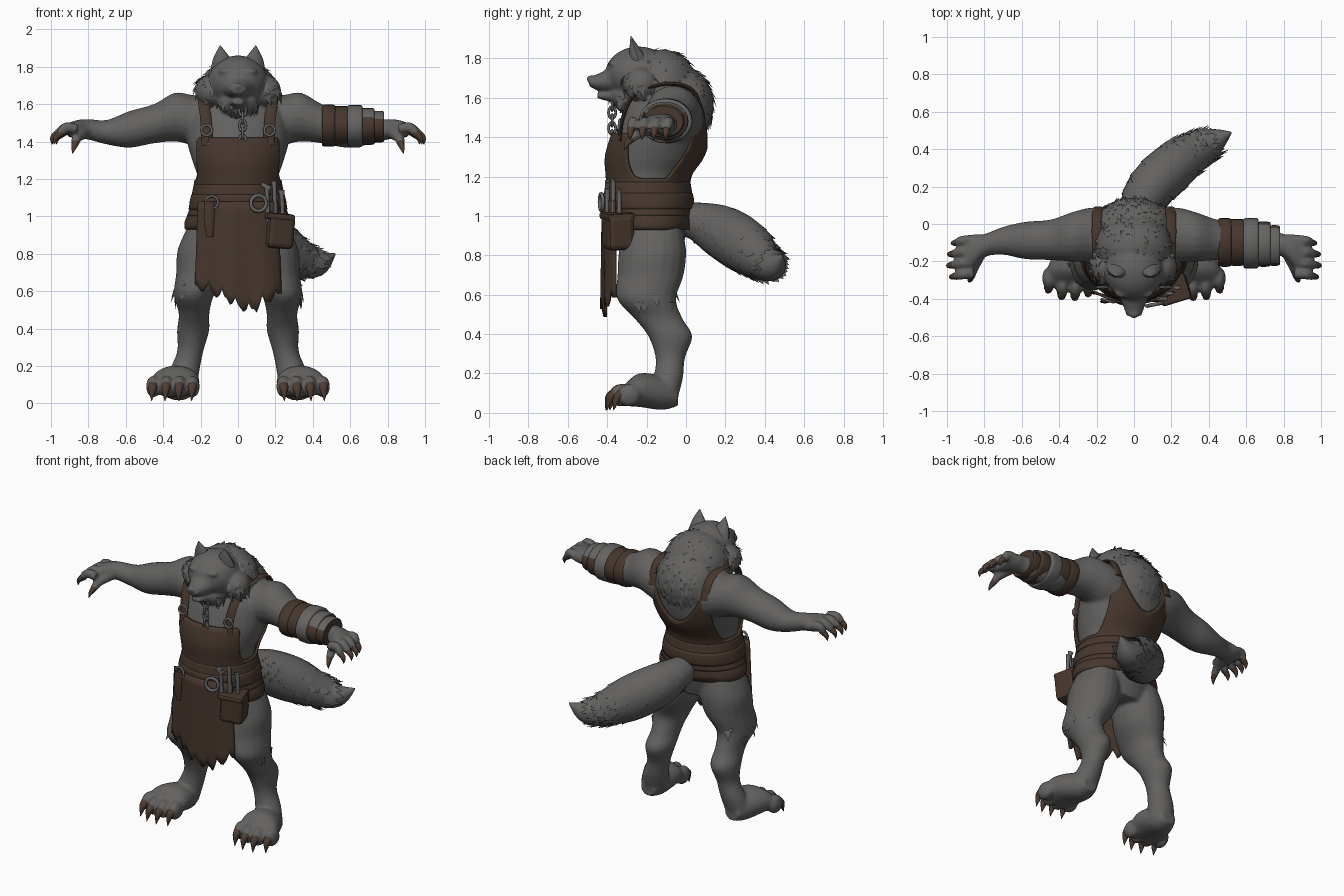
import bpy, bmesh, math, random
from mathutils import Vector as V

random.seed(4)
if "Cube" in bpy.data.objects:
    bpy.data.objects.remove(bpy.data.objects["Cube"])
X, Y, Z = V((1, 0, 0)), V((0, 1, 0)), V((0, 0, 1))


def material(name, r, g, b):
    m = bpy.data.materials.new(name)
    m.diffuse_color = (r, g, b, 1)
    m.use_nodes = True
    bsdf = m.node_tree.nodes["Principled BSDF"]
    bsdf.inputs["Base Color"].default_value = (r, g, b, 1)
    bsdf.inputs["Roughness"].default_value = 0.9
    return m


FUR = material("grey fur", .125, .122, .119)
LEATHER = material("brown leather", .062, .038, .027)
CLAW = material("brown claw", .075, .046, .033)
METAL = material("dull metal", .13, .13, .135)
CLOTH = material("grey bandage", .13, .127, .123)


def smooth(rings, n=5):
    """Catmull-Rom interpolation of ring tuples."""
    out, last = [], len(rings) - 1
    for i in range(last):
        p0, p1, p2, p3 = rings[max(i - 1, 0)], rings[i], rings[i + 1], rings[min(i + 2, last)]
        for k in range(n):
            t = k / n
            out.append([b + .5 * t * (c - a + t * (2 * a - 5 * b + 4 * c - d + t * (3 * (b - c) + d - a)))
                        for a, b, c, d in zip(p0, p1, p2, p3)])
    return out + [list(rings[-1])]


def tube(bm, rings, side, axis=None, sides=20, n=5):
    """Closed loft through (x, y, z, radius along side, other radius)."""
    rings = smooth(rings, n)
    pts, loops = [V(r[:3]) for r in rings], []
    for i, r in enumerate(rings):
        t = axis or (pts[min(i + 1, len(pts) - 1)] - pts[max(i - 1, 0)]).normalized()
        u = (side - t * side.dot(t)).normalized()
        v = t.cross(u)
        ring = [math.tau * k / sides for k in range(sides)]
        loops.append([bm.verts.new(pts[i] + u * r[3] * math.cos(a) + v * r[4] * math.sin(a)) for a in ring])
    for a, b in zip(loops, loops[1:]):
        for k in range(sides):
            j = (k + 1) % sides
            bm.faces.new((a[k], a[j], b[j], b[k]))
    bm.faces.new(loops[0])
    bm.faces.new(loops[-1])


def ball(bm, c, r):
    new = bmesh.ops.create_icosphere(bm, subdivisions=4, radius=1)["verts"]
    bmesh.ops.scale(bm, vec=r, verts=new)
    bmesh.ops.translate(bm, vec=c, verts=new)


def finish(bm, name, mat, thick=0):
    bmesh.ops.recalc_face_normals(bm, faces=bm.faces)
    me = bpy.data.meshes.new(name)
    bm.to_mesh(me)
    bm.free()
    me.materials.append(mat)
    for p in me.polygons:
        p.use_smooth = True
    me.set_sharp_from_angle(angle=.8)
    ob = bpy.data.objects.new(name, me)
    bpy.context.collection.objects.link(ob)
    if thick:
        m = ob.modifiers.new("thickness", "SOLIDIFY")
        m.thickness, m.offset = thick, 0
    return ob


def part(name, mat, rings, side, axis=None, sides=20, n=5):
    bm = bmesh.new()
    tube(bm, rings, side, axis, sides, n)
    return finish(bm, name, mat)


def torus(name, loc, rot, big, small, stretch=1):
    bpy.ops.mesh.primitive_torus_add(location=loc, rotation=rot, major_radius=big, minor_radius=small,
                                     major_segments=20, minor_segments=8)
    ob = bpy.context.object
    ob.name, ob.scale.y = name, stretch
    ob.data.materials.append(METAL)
    bpy.ops.object.shade_smooth()


def box(name, loc, size, mat, rot=(0, 0, 0), bevel=.01):
    bpy.ops.mesh.primitive_cube_add(size=1, location=loc, rotation=rot)
    ob = bpy.context.object
    ob.name, ob.scale = name, size
    bpy.ops.object.transform_apply(location=False, rotation=False, scale=True)
    ob.data.materials.append(mat)
    m = ob.modifiers.new("soft edges", "BEVEL")
    m.width, m.segments = bevel, 2


# Body: overlapping lofts fused into one skin
TORSO = [(0, -.17, .8, .2, .14), (0, -.18, .95, .265, .19), (0, -.19, 1.06, .22, .19), (0, -.19, 1.2, .215, .195),
         (0, -.16, 1.3, .245, .23), (0, -.125, 1.42, .275, .23), (0, -.1, 1.55, .26, .21), (0, -.09, 1.65, .17, .14)]
MANE = [((0, -.03, 1.56), (.21, .17, .2)), ((0, -.12, 1.66), (.205, .175, .185)), ((0, -.24, 1.72), (.16, .17, .14))]
bm = bmesh.new()
tube(bm, TORSO, X, Z, 32)
for c, r in MANE + [((0, -.3, 1.61), (.11, .09, .075)), ((0, -.485, 1.695), (.025, .02, .02))]:
    ball(bm, c, r)
tube(bm, [(0, -.26, 1.72, .13, .12), (0, -.36, 1.695, .09, .07), (0, -.44, 1.68, .058, .045), (0, -.49, 1.68, .04, .025)], X, Y)
tube(bm, [(0, -.24, 1.62, .1, .06), (0, -.36, 1.61, .06, .035), (0, -.45, 1.61, .03, .014)], X, Y)
claws = bmesh.new()
for s in (1, -1):
    ball(bm, (s * .06, -.37, 1.775), (.045, .025, .016))
    ball(bm, (s * .145, -.23, 1.67), (.085, .09, .085))
    # arm and palm
    tube(bm, [(s * .16, -.06, 1.49, .15, .15), (s * .25, -.06, 1.515, .145, .135), (s * .34, -.07, 1.53, .13, .13),
              (s * .45, -.085, 1.495, .108, .105), (s * .58, -.088, 1.465, .1, .098), (s * .7, -.09, 1.45, .075, .066),
              (s * .8, -.115, 1.465, .062, .055), (s * .86, -.145, 1.465, .09, .05), (s * .91, -.17, 1.46, .095, .036)], Y, X)
    for i in range(4):
        y, w = -.085 - .06 * i, (.97, .99, .995, .98)[i]
        tube(bm, [(s * .86, y, 1.465, .028, .028), (s * .92, y - .005, 1.475, .028, .028),
                  (s * (w - .025), y - .015, 1.435, .022, .022)], Z, None, 10)
        tube(claws, [(s * (w - .04), y - .012, 1.45, .021, .021), (s * (w - .005), y - .017, 1.42, .015, .015),
                     (s * w, y - .02, 1.385, .001, .001)], Y, None, 8)
    tube(bm, [(s * .82, -.16, 1.45, .035, .03), (s * .86, -.24, 1.42, .028, .028), (s * .87, -.285, 1.385, .021, .021)], Z, None, 10)
    tube(claws, [(s * .868, -.275, 1.395, .021, .021), (s * .878, -.3, 1.365, .013, .013), (s * .885, -.31, 1.335, .001, .001)], X, None, 8)
    # leg
    tube(bm, [(s * .14, -.17, 1.0, .1, .14), (s * .17, -.17, .83, .15, .17), (s * .19, -.18, .7, .14, .168),
              (s * .235, -.2, .58, .108, .15), (s * .235, -.14, .48, .082, .122), (s * .24, -.08, .39, .086, .112),
              (s * .255, -.08, .28, .07, .075), (s * .285, -.09, .18, .08, .075), (s * .31, -.12, .08, .09, .08)], X, Z)
    # foot and toes
    tube(bm, [(s * .31, -.04, .08, .05, .045), (s * .315, -.12, .1, .095, .085), (s * .335, -.24, .115, .13, .085),
              (s * .345, -.32, .085, .12, .05)], X, Y)
    for i in range(4):
        x, y = s * (.243 + .07 * i), (-.33, -.35, -.345, -.31)[i]
        ball(bm, (x, y + .02, .09), (.038, .06, .058))
        tube(claws, [(x, y - .01, .1, .028, .026), (x * 1.01, y - .04, .075, .022, .022),
                     (x * 1.02, y - .058, .012, .001, .001)], X, None, 8)
body = finish(bm, "body", FUR)
m = body.modifiers.new("fuse", "REMESH")
m.mode, m.voxel_size, m.use_smooth_shade = "VOXEL", .01, True
m = body.modifiers.new("soften", "SMOOTH")
m.iterations = 4
finish(claws, "claws", CLAW)

# Ears
for s, name in ((1, "left_ear"), (-1, "right_ear")):
    part(name, FUR, [(s * .08, -.24, 1.79, .065, .05), (s * .087, -.26, 1.85, .043, .028),
                     (s * .095, -.28, 1.913, .002, .002)], X, Z, 10)

# Tail
TAIL = [(0, -.06, .99, .07, .07), (.02, .06, .97, .1, .1), (.08, .18, .92, .135, .125), (.2, .3, .845, .14, .13),
        (.33, .39, .775, .105, .105), (.43, .445, .75, .07, .07), (.52, .49, .8, .004, .004)]
part("tail", FUR, TAIL, Z)


# Fur tufts
def tuft(bm, p, d, n, size, w):
    u = d.cross(n).normalized() * w
    a, b, c, t = [bm.verts.new(q) for q in (p + u, p - u, p + n * w * .4, p + d * size)]
    for f in ((a, b, c), (a, c, t), (c, b, t), (b, a, t)):
        bm.faces.new(f)


def fur(bm, c, r, count, flow, keep):
    for _ in range(count):
        v = V([random.gauss(0, 1) for _ in range(3)]).normalized()
        p = V([c[i] + v[i] * r[i] * .97 for i in range(3)])
        n = V([v[i] / r[i] for i in range(3)]).normalized()
        if keep(p):
            d = (flow - n * flow.dot(n)).normalized() + n * .2
            tuft(bm, p, d, n, random.uniform(.04, .07), .022)


bm = bmesh.new()
for c, r in MANE[:2]:
    fur(bm, c, r, 190, V((0, .5, -1)), lambda p: p.y > -.24)
for s in (1, -1):
    fur(bm, (s * .145, -.23, 1.67), (.085, .09, .085), 45, V((s * .5, .3, -1)), lambda p: abs(p.x) > .13)
    fur(bm, (s * .235, -.19, .58), (.108, .15, .12), 24, V((s * .2, .2, -1)), lambda p: abs(p.x) > .24 and p.z > .55)
fur(bm, (0, -.3, 1.61), (.11, .09, .075), 36, V((0, -.2, -1)), lambda p: p.z < 1.62)
spine = smooth(TAIL, 12)
for _ in range(200):
    i = random.randrange(14, len(spine) - 14)
    p, t = V(spine[i][:3]), (V(spine[i + 1][:3]) - V(spine[i][:3])).normalized()
    u = (Z - t * t.z).normalized()
    a = random.uniform(0, math.tau)
    n = u * math.cos(a) + t.cross(u) * math.sin(a)
    tuft(bm, p + n * spine[i][4] * .97, t + n * .12, n, random.uniform(.04, .07), .022)
finish(bm, "fur_tufts", FUR)

# Fitted leather: shells that follow the torso
PROFILE = smooth(TORSO, 8)


def shell(name, low, high, offset, bulge=0, rows=14, cols=96):
    bm, grid = bmesh.new(), []
    for k in range(cols):
        a = math.tau * k / cols
        lo, hi, column = low, high(math.cos(a), math.sin(a)), []
        for j in range(rows + 1):
            z = lo + (hi - lo) * j / rows
            i = max(q for q in range(len(PROFILE) - 1) if PROFILE[q][2] <= z)
            p, q = PROFILE[i], PROFILE[i + 1]
            f = (z - p[2]) / (q[2] - p[2])
            cy, rx, ry = [p[w] + (q[w] - p[w]) * f for w in (1, 3, 4)]
            o = offset + bulge * math.sin(math.pi * j / rows)
            column.append(bm.verts.new(((rx + o) * math.cos(a), cy + (ry + o) * math.sin(a), z)))
        grid.append(column)
    for k in range(cols):
        a, b = grid[k], grid[(k + 1) % cols]
        for j in range(rows):
            bm.faces.new((a[j], b[j], b[j + 1], a[j + 1]))
    return finish(bm, name, LEATHER, .015)


def neckline(c, s):
    c = abs(c)
    start, top = (.74, 1.42) if s < 0 else (.66, 1.34 + .24 * min(c / .66, 1) ** 2)
    f = min(max((c - start) / .26, 0), 1)
    return top + (1.19 - top) * math.sin(f * math.pi / 2)


shell("apron_bib", .93, neckline, .015)
shell("belt_wrap", 1.0, lambda c, s: 1.17, .016, .012)
shell("belt", 1.035, lambda c, s: 1.115, .028, .006, 5)

# Hanging apron with a torn hem
bm, grid = bmesh.new(), []
for i in range(33):
    x = -.225 + .45 * i / 32
    hem = .61 - .115 * max(0, 1 - abs(x - .055) / .2) + (.035, .01, -.01, -.025, .0)[i % 5] + random.uniform(-.01, .01)
    grid.append([bm.verts.new((x * (.94 + .08 * j / 10), -.422 + 1.2 * x * x + .01 * math.sin(x * 30) * j / 10,
                               1.08 + (hem - 1.08) * j / 10)) for j in range(11)])
for a, b in zip(grid, grid[1:]):
    for j in range(10):
        bm.faces.new((a[j], b[j], b[j + 1], a[j + 1]))
finish(bm, "apron_skirt", LEATHER, .014)

# Shoulder straps with buckles
for s, name in ((1, "left"), (-1, "right")):
    part(name + "_strap", LEATHER, [(s * .165, -.335, 1.38, .03, .01), (s * .17, -.32, 1.5, .03, .01),
                                    (s * .185, -.255, 1.62, .03, .01), (s * .195, -.1, 1.67, .03, .01),
                                    (s * .195, .03, 1.64, .03, .01), (s * .19, .085, 1.52, .03, .01)], X, None, 8)
    torus(name + "_strap_ring", (s * .168, -.34, 1.46), (1.45, 0, 0), .028, .007)

# Belt buckle and loose end
torus("belt_buckle", (-.14, -.41, 1.075), (math.pi / 2, 0, -.25), .034, .007)
part("belt_end", LEATHER, [(-.15, -.41, 1.08, .028, .01), (-.155, -.415, .98, .028, .01), (-.15, -.41, .89, .018, .01)], X, None, 8)

# Pouch with tools
box("pouch", (.215, -.345, .92), (.15, .14, .18), LEATHER, (.05, .08, .3), .025)
box("pouch_flap", (.21, -.35, 1.0), (.16, .145, .035), LEATHER, (.05, .08, .3), .012)
for i, (x, y, h) in enumerate(((.16, -.4, 1.17), (.2, -.37, 1.19), (.24, -.34, 1.14))):
    part("tool_%d" % i, METAL, [(x, y, .97, .012, .012), (x - .005, y, h - .04, .012, .012), (x - .01, y, h, .02, .01)], X, Z, 10)
box("tool_head", (.15, -.4, 1.16), (.055, .025, .025), METAL, (0, .5, 0), .005)
torus("tool_ring", (.11, -.43, 1.07), (math.pi / 2, 0, .2), .042, .01)

# Neck chain
for i in range(5):
    torus("chain_link_%d" % i, (.025, -.375, 1.565 - .04 * i), (math.pi / 2, 0, (i % 2) * math.pi / 2), .018, .007, 1.5)

# Left arm wraps; the bracer is bandaged along its top
for name, mat, a, b, y, ry, rz in (("upper_wrap", LEATHER, .45, .52, -.098, .13, .112), ("upper_wrap_edge", LEATHER, .51, .59, -.098, .125, .106),
                                   ("bandage", CLOTH, .585, .665, -.103, .135, .113), ("bracer", LEATHER, .655, .73, -.108, .12, .098),
                                   ("bracer_edge", LEATHER, .72, .78, -.115, .108, .084)):
    z = 1.485 - .02 * (a - .45)
    ob = part(name, mat, [(a, y, z, ry * .94, rz * .94), (a + .012, y, z, ry, rz), (b - .012, y, z, ry, rz), (b, y, z, ry * .94, rz * .94)], Y, X, 24, 3)
    if name.startswith("bracer"):
        ob.data.materials.append(CLOTH)
        for p in ob.data.polygons:
            p.material_index = int(len(p.vertices) == 4 and p.center.z > z + rz * .5)
